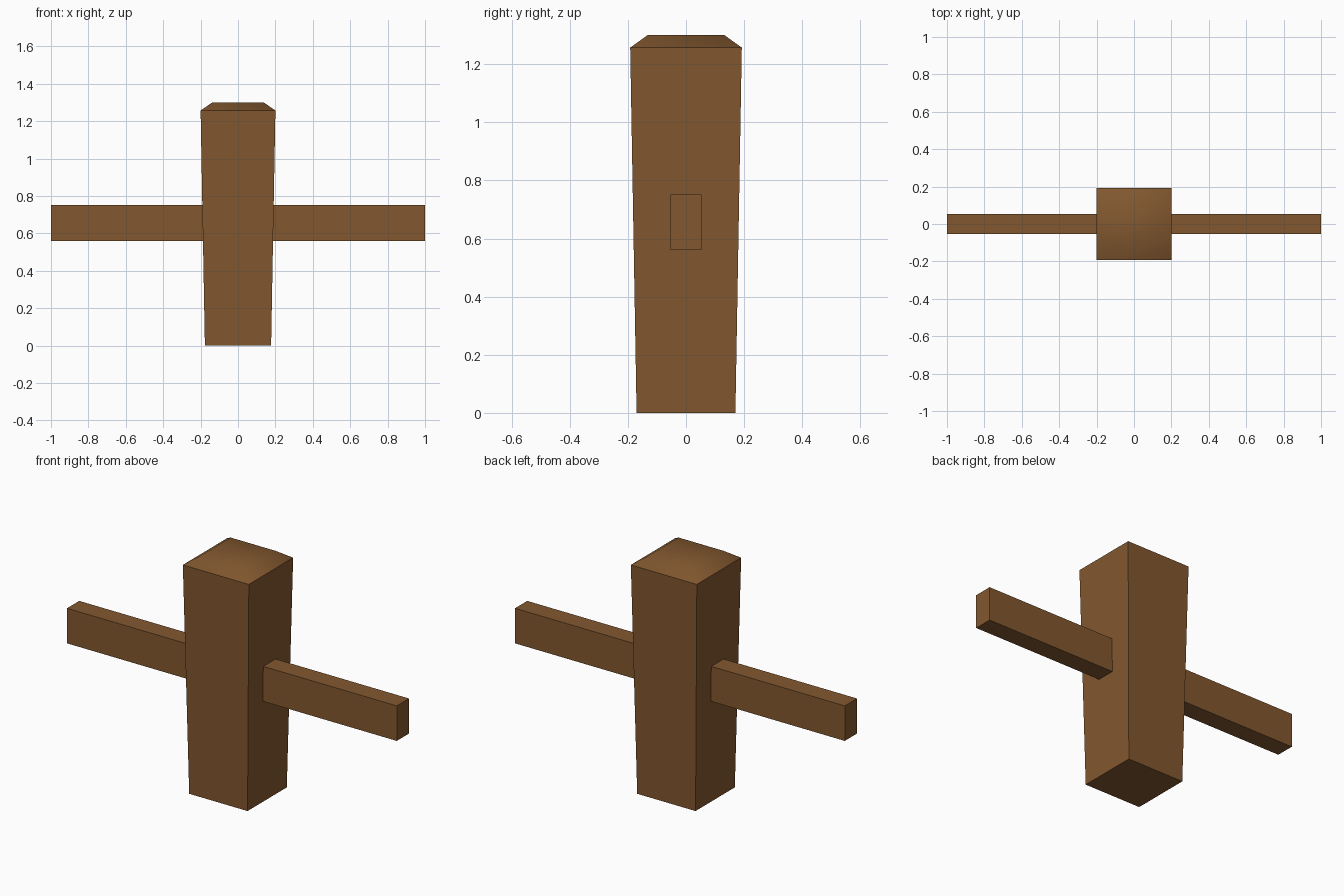
import bpy, bmesh, math

if "Cube" in bpy.data.objects:
    bpy.data.objects.remove(bpy.data.objects["Cube"])

wood = bpy.data.materials.new("brown wood")
wood.diffuse_color = (0.225, 0.098, 0.029, 1)
wood.use_nodes = True
wood.node_tree.nodes["Principled BSDF"].inputs["Base Color"].default_value = wood.diffuse_color


def loft(name, sections):
    """Stack of rectangles (half x, half y, z) joined into a closed solid."""
    bm = bmesh.new()
    rings = [[bm.verts.new((sx * hx, sy * hy, z))
              for sx, sy in ((-1, -1), (1, -1), (1, 1), (-1, 1))]
             for hx, hy, z in sections]
    bm.faces.new(rings[0][::-1])
    bm.faces.new(rings[-1])
    for low, high in zip(rings, rings[1:]):
        for i in range(4):
            j = (i + 1) % 4
            bm.faces.new((low[i], low[j], high[j], high[i]))
    mesh = bpy.data.meshes.new(name)
    bm.to_mesh(mesh)
    bm.free()
    mesh.materials.append(wood)
    obj = bpy.data.objects.new(name, mesh)
    bpy.context.collection.objects.link(obj)
    return obj


# Tapered post with a softly shaded chamfered cap
post = loft("post", [(0.177, 0.17, 0), (0.2, 0.192, 1.257), (0.137, 0.132, 1.3)])
bpy.context.view_layer.objects.active = post
post.select_set(True)
bpy.ops.object.shade_smooth_by_angle(angle=math.radians(50))

# Crossbar running through the post
loft("crossbar", [(1.0, 0.053, 0.56), (1.0, 0.053, 0.752)])
